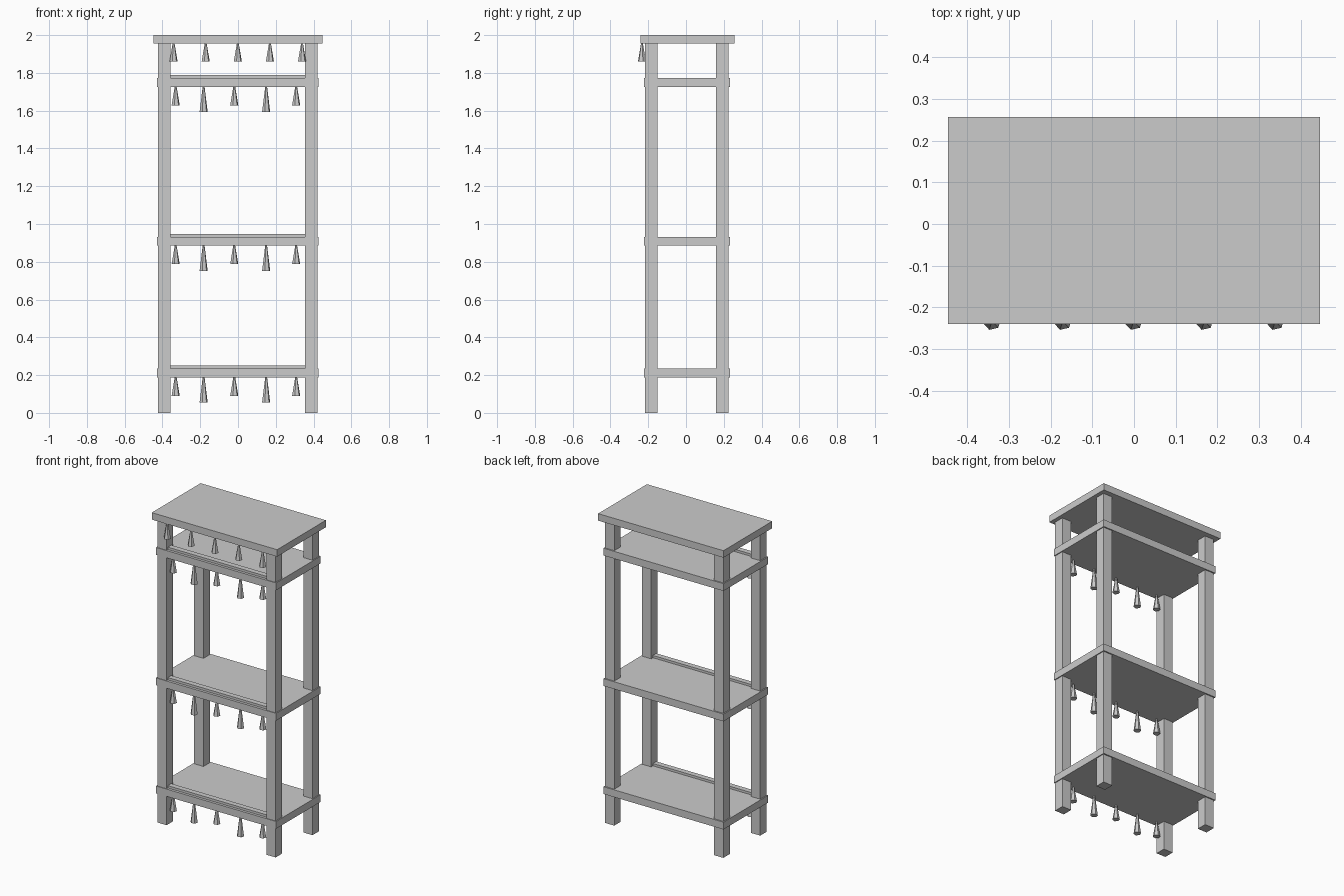
import bpy
import bmesh
from math import radians
from mathutils import Matrix, Vector

default = bpy.data.objects.get("Cube")
if default:
    bpy.data.objects.remove(default, do_unlink=True)

# Single flat grey
grey = bpy.data.materials.new("plain_grey")
grey.use_nodes = True
colour = (0.6, 0.6, 0.6, 1)
grey.diffuse_color = colour
grey.node_tree.nodes["Principled BSDF"].inputs["Base Color"].default_value = colour


def finish(name, bm):
    mesh = bpy.data.meshes.new(name)
    bm.to_mesh(mesh)
    bm.free()
    mesh.materials.append(grey)
    obj = bpy.data.objects.new(name, mesh)
    bpy.context.collection.objects.link(obj)
    return obj


def box(name, low, high):
    low, high = Vector(low), Vector(high)
    bm = bmesh.new()
    size = Matrix.Diagonal((high - low).to_4d())
    bmesh.ops.create_cube(bm, size=1, matrix=Matrix.Translation((low + high) / 2) @ size)
    return finish(name, bm)


def spike(name, x, y, top, length):
    # Six-sided tapered pendant, wide end down
    bm = bmesh.new()
    place = Matrix.Translation((x, y, top - length / 2)) @ Matrix.Rotation(radians(-17), 4, "Z")
    bmesh.ops.create_cone(bm, cap_ends=True, segments=6, radius1=0.022,
                          radius2=0.005, depth=length, matrix=place)
    return finish(name, bm)


# Top board
box("top_board", (-0.447, -0.24, 1.955), (0.447, 0.257, 2.0))

# Four legs
for side, x in (("right", -0.39), ("left", 0.388)):
    for end, y in (("front", -0.185), ("back", 0.191)):
        box(f"{end}_{side}_leg", (x - 0.033, y - 0.033, 0), (x + 0.033, y + 0.033, 1.96))

# Row of pendants under the front edge of the top board
for i in range(5):
    spike(f"top_pendant_{i + 1}", -0.341 + 0.17 * i, -0.233, 1.957, 0.097)

# Shelves, each with a raised front lip and uneven pendants
pendants = ((-0.33, 0.1), (-0.182, 0.135), (-0.02, 0.1), (0.149, 0.135), (0.308, 0.1))
for level, z in (("lower", 0.188), ("middle", 0.885), ("upper", 1.726)):
    box(f"{level}_shelf", (-0.43, -0.222, z), (0.427, 0.232, z + 0.047))
    box(f"{level}_shelf_lip", (-0.37, -0.205, z + 0.01), (0.37, -0.17, z + 0.062))
    for i, (x, length) in enumerate(pendants):
        spike(f"{level}_pendant_{i + 1}", x, -0.187, z + 0.002, length)
